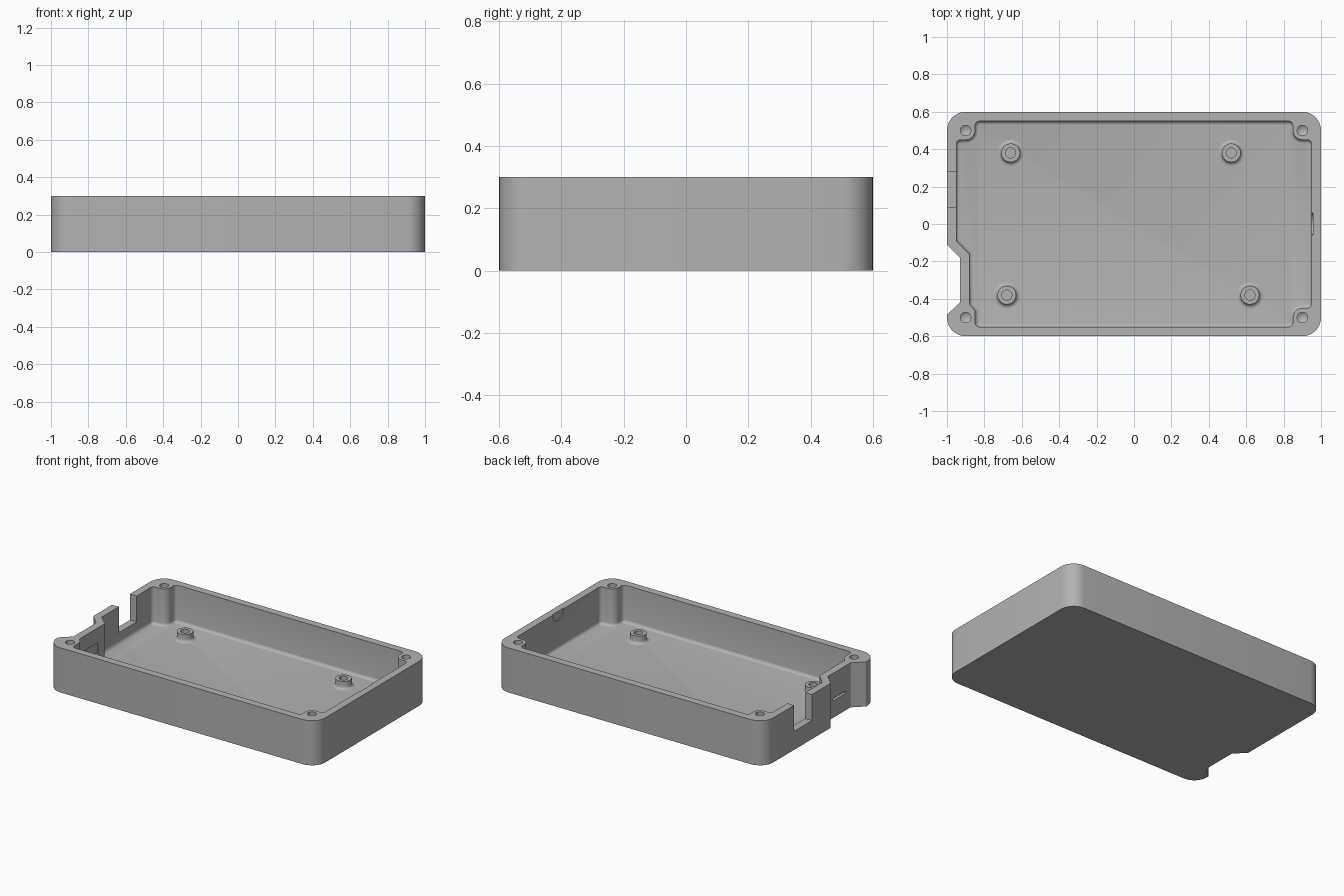
import bpy, bmesh, math
from mathutils import Vector

default = bpy.data.objects.get("Cube")
if default:
    bpy.data.objects.remove(default)

HEIGHT, FLOOR = 0.3, 0.05
COLOUR = (0.45, 0.45, 0.45, 1)
grey = bpy.data.materials.new("plain grey")
grey.use_nodes = True
grey.diffuse_color = COLOUR
grey.node_tree.nodes["Principled BSDF"].inputs["Base Color"].default_value = COLOUR


def finish(name, bm):
    bmesh.ops.recalc_face_normals(bm, faces=bm.faces)
    mesh = bpy.data.meshes.new(name)
    bm.to_mesh(mesh)
    bm.free()
    mesh.materials.append(grey)
    obj = bpy.data.objects.new(name, mesh)
    bpy.context.collection.objects.link(obj)
    return obj


def rounded(corners, steps=8):
    """Polygon from (x, y, radius) corners, each replaced by an arc."""
    points = []
    for i, (x, y, r) in enumerate(corners):
        p = Vector((x, y))
        a = (Vector(corners[i - 1][:2]) - p).normalized()
        b = (Vector(corners[(i + 1) % len(corners)][:2]) - p).normalized()
        if r == 0:
            points.append(p)
            continue
        half = a.angle(b) / 2
        centre = p + (a + b).normalized() * r / math.sin(half)
        start = p + a * r / math.tan(half) - centre
        end = p + b * r / math.tan(half) - centre
        sweep = start.angle_signed(end)
        for k in range(steps + 1):
            t = -sweep * k / steps
            c, s = math.cos(t), math.sin(t)
            points.append(centre + Vector((start.x * c - start.y * s, start.x * s + start.y * c)))
    return points


def prism(name, points, z0, z1, fillet=0):
    bm = bmesh.new()
    base = bm.faces.new([bm.verts.new((p.x, p.y, z0)) for p in points])
    top = bmesh.ops.extrude_face_region(bm, geom=[base], use_keep_orig=True)
    verts = [g for g in top["geom"] if isinstance(g, bmesh.types.BMVert)]
    bmesh.ops.translate(bm, verts=verts, vec=(0, 0, z1 - z0))
    bmesh.ops.recalc_face_normals(bm, faces=bm.faces)
    if fillet:
        edges = [e for e in bm.edges if all(abs(v.co.z - z0) < 1e-5 for v in e.verts)]
        bmesh.ops.bevel(bm, geom=edges, offset=fillet, segments=4, profile=0.5, affect="EDGES")
    return finish(name, bm)


def box(name, x0, x1, y0, y1, z0, z1):
    return prism(name, [Vector(p) for p in ((x0, y0), (x1, y0), (x1, y1), (x0, y1))], z0, z1)


def lathe(name, profile, x, y, sides=32):
    bm = bmesh.new()
    verts = [bm.verts.new((r, 0, z)) for r, z in profile]
    edges = [bm.edges.new(pair) for pair in zip(verts, verts[1:])]
    bmesh.ops.spin(bm, geom=verts + edges, cent=(0, 0, 0), axis=(0, 0, 1),
                   angle=math.tau, steps=sides, use_duplicate=False)
    bmesh.ops.remove_doubles(bm, verts=bm.verts, dist=1e-5)
    bmesh.ops.translate(bm, verts=bm.verts, vec=(x, y, 0))
    return finish(name, bm)


def cut(target, cutter):
    cutter.hide_render = True
    mod = target.modifiers.new("cut", "BOOLEAN")
    mod.operation, mod.solver, mod.object = "DIFFERENCE", "EXACT", cutter
    bpy.context.view_layer.objects.active = target
    bpy.ops.object.modifier_apply(modifier=mod.name)
    bpy.data.objects.remove(cutter)


def smooth(obj):
    bpy.ops.object.select_all(action="DESELECT")
    obj.select_set(True)
    bpy.context.view_layer.objects.active = obj
    bpy.ops.object.shade_smooth_by_angle(angle=math.radians(30))


# Outer shell with rounded corners and an indent in one short wall
tray = prism("tray", rounded([
    (1, -0.6, 0.1), (1, 0.6, 0.1), (-1, 0.6, 0.1), (-1, -0.11, 0), (-0.93, -0.18, 0),
    (-0.93, -0.42, 0.015), (-1, -0.485, 0.012), (-1, -0.6, 0.1)]), 0, HEIGHT)


# Cavity that leaves a rounded screw post in each corner
def post(sx, sy):
    loop = [(0.95 * sx, 0.45 * sy, 0.025), (0.85 * sx, 0.45 * sy, 0.05), (0.85 * sx, 0.55 * sy, 0.025)]
    return loop if sx * sy > 0 else loop[::-1]


cavity = post(1, 1) + post(-1, 1) + [
    (-0.95, -0.09, 0), (-0.88, -0.16, 0), (-0.88, -0.43, 0.03),
    (-0.85, -0.46, 0.03), (-0.85, -0.55, 0.025)] + post(1, -1)
cut(tray, prism("cavity_cutter", rounded(cavity), FLOOR, HEIGHT + 0.1, fillet=0.02))

# Cable notch, card slot and shallow recess behind the slot
cut(tray, box("notch_cutter", -1.1, -0.93, 0.09, 0.28, 0.125, HEIGHT + 0.1))
cut(tray, box("slot_cutter", -1.05, -0.86, -0.37, -0.23, 0.115, 0.13))
cut(tray, box("recess_cutter", -0.886, -0.86, -0.37, -0.23, 0.09, 0.2))

# Half-round finger recess on the opposite inner wall
thumb = lathe("thumb_cutter", [(0, -0.01), (0.06, -0.01), (0.06, 0.01), (0, 0.01)], 0, 0)
thumb.rotation_euler.y = math.pi / 2
thumb.location = (0.946, 0, HEIGHT)
bpy.context.view_layer.update()
cut(tray, thumb)

# Screw holes in the corner posts
for x in (-0.9, 0.9):
    for y in (-0.5, 0.5):
        cut(tray, lathe("hole_cutter", [(0, 0.1), (0.028, 0.12), (0.028, 0.35), (0, 0.35)], x, y))
smooth(tray)

# Hollow standoffs with flared feet
flare = [(0.07 - 0.02 * math.sin(t), FLOOR + 0.02 - 0.02 * math.cos(t))
         for t in (k * math.pi / 8 for k in range(5))]
ring = [(0, 0.055), (0.027, 0.055), (0.027, 0.103), (0.05, 0.103)]
for i, (x, y) in enumerate(((-0.66, 0.38), (0.52, 0.38), (-0.68, -0.38), (0.62, -0.38))):
    smooth(lathe(f"standoff_{i + 1}", ring + flare[::-1] + [(0.07, 0.045), (0, 0.045)], x, y))
